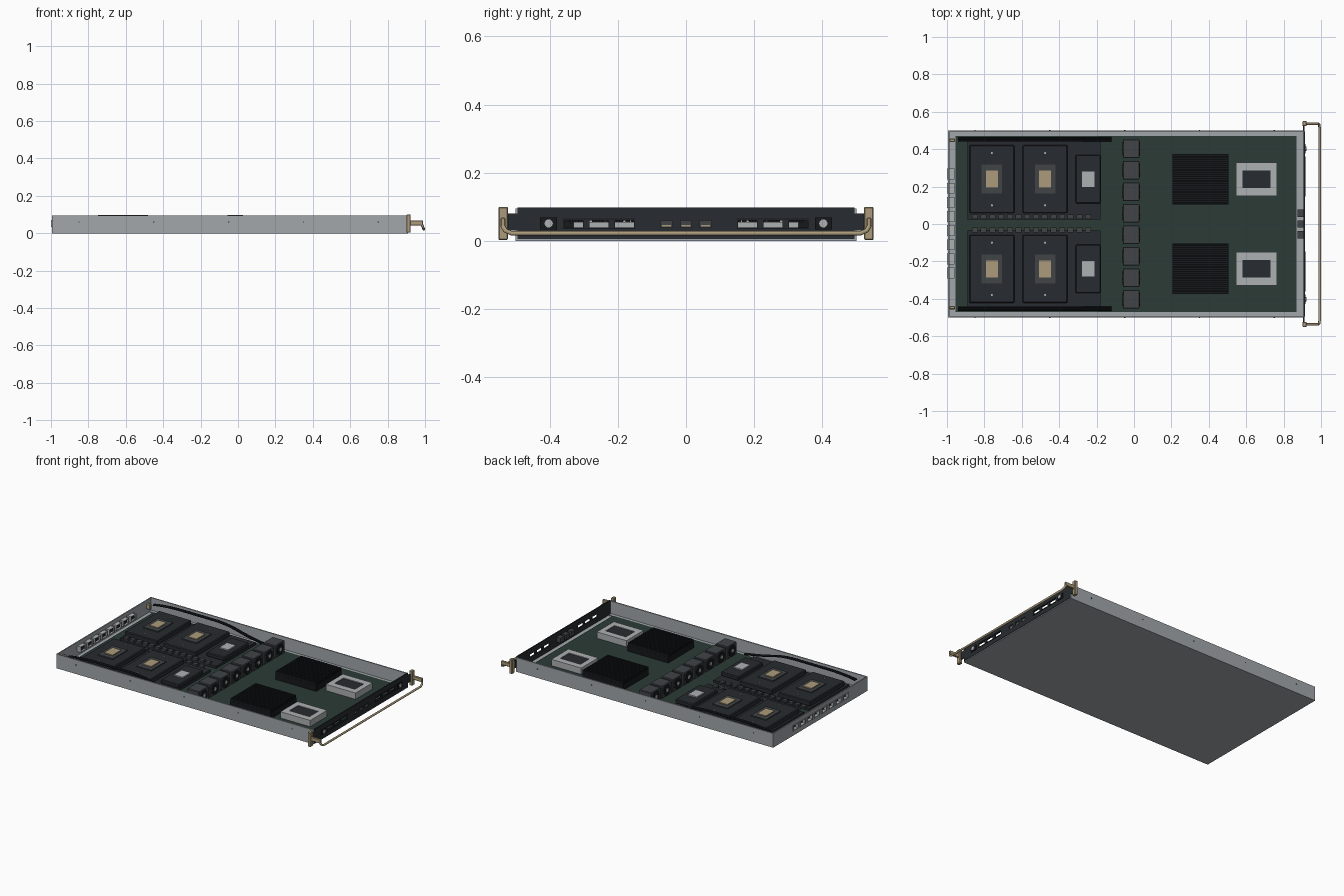
import bpy, bmesh, math
from mathutils import Matrix, Vector

if "Cube" in bpy.data.objects:
    bpy.data.objects.remove(bpy.data.objects["Cube"])


def mat(name, r, g, b):
    m = bpy.data.materials.new(name)
    m.diffuse_color = (r, g, b, 1)
    m.use_nodes = True
    m.node_tree.nodes["Principled BSDF"].inputs["Base Color"].default_value = m.diffuse_color
    return m


STEEL = mat("steel", .36, .39, .41)
SILVER = mat("silver", .42, .44, .45)
GREEN = mat("board_green", .024, .043, .035)
DARK = mat("dark", .02, .024, .029)
BLACK = mat("black", .008, .009, .011)
MID = mat("mid_grey", .052, .057, .062)
GOLD = mat("brass", .41, .33, .2)


def finish(name, bm, m, bevel=0):
    me = bpy.data.meshes.new(name)
    bm.to_mesh(me)
    bm.free()
    ob = bpy.data.objects.new(name, me)
    bpy.context.collection.objects.link(ob)
    me.materials.append(m)
    if bevel:
        b = ob.modifiers.new("bevel", 'BEVEL')
        b.width, b.segments = bevel, 1
    return ob


# each box is (x0, x1, y0, y1, z0, z1)
def boxes(name, items, m, bevel=0):
    bm = bmesh.new()
    for x0, x1, y0, y1, z0, z1 in items:
        M = Matrix.Translation(((x0 + x1) / 2, (y0 + y1) / 2, (z0 + z1) / 2))
        bmesh.ops.create_cube(bm, size=1, matrix=M @ Matrix.Diagonal((x1 - x0, y1 - y0, z1 - z0, 1)))
    return finish(name, bm, m, bevel)


def block(cx, cy, w, d, z0, z1):
    return (cx - w / 2, cx + w / 2, cy - d / 2, cy + d / 2, z0, z1)


# each disc is (centre, radius, length), along the given axis
def discs(name, items, axis, m, sides=20):
    bm = bmesh.new()
    rot = Vector((0, 0, 1)).rotation_difference(Vector(axis)).to_matrix().to_4x4()
    for c, r, length in items:
        bmesh.ops.create_cone(bm, cap_ends=True, segments=sides, radius1=r, radius2=r,
                              depth=length, matrix=Matrix.Translation(c) @ rot)
    return finish(name, bm, m)


def tube(name, pts, r, m, spline='POLY'):
    cu = bpy.data.curves.new(name, 'CURVE')
    cu.dimensions, cu.bevel_depth, cu.bevel_resolution, cu.use_fill_caps = '3D', r, 2, True
    s = cu.splines.new(spline)
    s.points.add(len(pts) - 1)
    for p, co in zip(s.points, pts):
        p.co = (*co, 1)
    if spline == 'NURBS':
        s.use_endpoint_u, s.order_u, s.resolution_u = True, 3, 6
    ob = bpy.data.objects.new(name, cu)
    bpy.context.collection.objects.link(ob)
    cu.materials.append(m)


# wall across y with a row of real openings (y0, y1) between za and zb
def slotted(name, x0, x1, hy, z0, z1, holes, za, zb, m):
    parts = [(x0, x1, -hy, hy, z0, za), (x0, x1, -hy, hy, zb, z1)]
    edges = [-hy] + [v for h in sorted(holes) for v in h] + [hy]
    parts += [(x0, x1, a, b, za, zb) for a, b in zip(edges[::2], edges[1::2])]
    boxes(name, parts, m)


# tray
boxes("tray_floor", [(-.995, .91, -.5, .5, 0, .006)], STEEL)
boxes("tray_side_walls", [(-.995, .91, s * .496 - .004, s * .496 + .004, .006, .095) for s in (-1, 1)], STEEL)
boxes("tray_inner_ledge", [(-.985, .9, s * .481 - .011, s * .481 + .011, .006, .012) for s in (-1, 1)], STEEL)
discs("wall_screws", [((x, s * .5, .06), .004, .004) for s in (-1, 1) for x in (-.85, -.45, -.05, .35, .75)],
      (0, 1, 0), MID, 10)
boxes("main_board", [(-.955, .87, -.47, .47, .006, .014)], GREEN)

# rear wall and its connectors
ports = [(-.262 + i * .0755) for i in range(8)]
slotted("rear_wall", -.995, -.987, .492, .006, .095, [(y - .022, y + .022) for y in ports], .036, .068, STEEL)
frames = []
for y in ports:
    for s in (-1, 1):
        frames += [block(-.98, y + s * .0255, .04, .007, .033, .071),
                   block(-.98, y, .04, .044, .0345 + (s > 0) * .032, .0375 + (s > 0) * .032)]
boxes("rear_connector_frames", frames, SILVER)
boxes("rear_connector_cores", [block(-.975, y, .02, .03, .044, .06) for y in ports], DARK)
boxes("guide_pin_blocks", [block(-.972, s * .447, .028, .018, .04, .075) for s in (-1, 1)], GOLD, .003)

for side, s in (("left", 1), ("right", -1)):
    cy = s * .24
    # accelerator carrier and modules
    boxes(f"{side}_carrier_board", [(-.89, -.18, cy - .215, cy + .205, .014, .03)], DARK)
    mods = [-.76, -.475]
    boxes(f"{side}_module_bodies", [block(x, cy, .24, .365, .03, .064) for x in mods], DARK, .005)
    boxes(f"{side}_module_lids", [block(x, cy, .11, .155, .064, .071) for x in mods], MID)
    boxes(f"{side}_module_dies", [block(x, cy, .064, .09, .071, .077) for x in mods], GOLD)
    discs(f"{side}_module_screws", [((x, cy + d, .065), .006, .006) for x in mods for d in (-.14, .14)],
          (0, 0, 1), SILVER, 10)
    boxes(f"{side}_switch_body", [block(-.245, cy, .135, .26, .03, .057)], DARK, .005)
    boxes(f"{side}_switch_die", [block(-.245, cy, .065, .082, .057, .065)], SILVER)
    boxes(f"{side}_regulators", [block(-.85 + i * .0465, s * .035 + .003, .032, .025, .03, .042) for i in range(14)], MID)
    # cable bundle
    for k in range(3):
        y = s * (.445 + k * .008)
        tube(f"{side}_cable_{k + 1}", [(-.94, y, .075), (-.85, y, .092), (-.6, y, .092), (-.4, y, .092),
                                       (-.25, y, .05), (-.12, y, .03)], .0045, BLACK, 'NURBS')
    # finned heat sink
    boxes(f"{side}_heat_sink_base", [block(.355, cy, .3, .27, .014, .054)], BLACK)
    boxes(f"{side}_heat_sink_fins", [block(.355, cy - .128 + i * .0197, .3, .012, .054, .071)
                                     for i in range(14)], BLACK)
    # processor socket frame
    boxes(f"{side}_socket_frame", [block(.655 + d * .0925, cy, .035, .18, .014, .056) for d in (-1, 1)] +
          [block(.655, cy + d * .0685, .15, .043, .014, .056) for d in (-1, 1)], SILVER)
    boxes(f"{side}_socket_chip", [block(.655, cy, .15, .094, .014, .052)], DARK)

# fan row
fans = [-.4025 + i * .115 for i in range(8)]
boxes("fan_housings", [block(-.015, y, .09, .1, .014, .097) for y in fans], MID, .004)
for nm, sx in (("front", 1), ("rear", -1)):
    fx = -.015 + sx * .0455
    discs(f"fan_{nm}_openings", [((fx, y, .055), .037, .003) for y in fans], (1, 0, 0), BLACK, 24)
    discs(f"fan_{nm}_hubs", [((fx + sx * .002, y, .055), .012, .003) for y in fans], (1, 0, 0), SILVER, 16)

# front panel with windows and service ports
win = [(s * c - .028, s * c + .028) for s in (-1, 1) for c in (.18, .255, .33)]
slotted("front_panel", .905, .913, .495, .006, .098, win + [(-.075, -.04), (-.016, .016), (.04, .075)],
        .039, .06, DARK)
boxes("front_window_trim", [(.913, .916, s * .255 - .107, s * .255 + .107, z, z + .003)
                            for s in (-1, 1) for z in (.035, .063)], BLACK)
boxes("front_port_shells", [block(.891, y, .034, .038, .037, .07) for y in (-.0575, 0, .0575)], MID)
boxes("front_port_contacts", [block(.909, y, .004, .026, .042, .046) for y in (-.0575, 0, .0575)], GOLD)
boxes("front_button_bezels", [block(.915, s * .403, .005, .05, .033, .068) for s in (-1, 1)], BLACK)
discs("front_buttons", [((.918, s * .403, .051), .012, .006) for s in (-1, 1)], (1, 0, 0), SILVER)
boxes("panel_ears", [block(.908, s * .508, .008, .03, .03, .08) for s in (-1, 1)], DARK)

# pull handle
for side, s in (("left", 1), ("right", -1)):
    boxes(f"{side}_handle_plate", [block(.912, s * .537, .022, .028, .003, .1)], GOLD, .003)
    boxes(f"{side}_handle_arm", [block(.955, s * .537, .07, .014, .042, .068)], GOLD, .003)
tube("handle_bar", [(.978, -.537, .055), (.985, -.537, .042), (.99, -.53, .03), (.993, -.512, .022),
                    (.993, .512, .022), (.99, .53, .03), (.985, .537, .042), (.978, .537, .055)], .007, GOLD)
